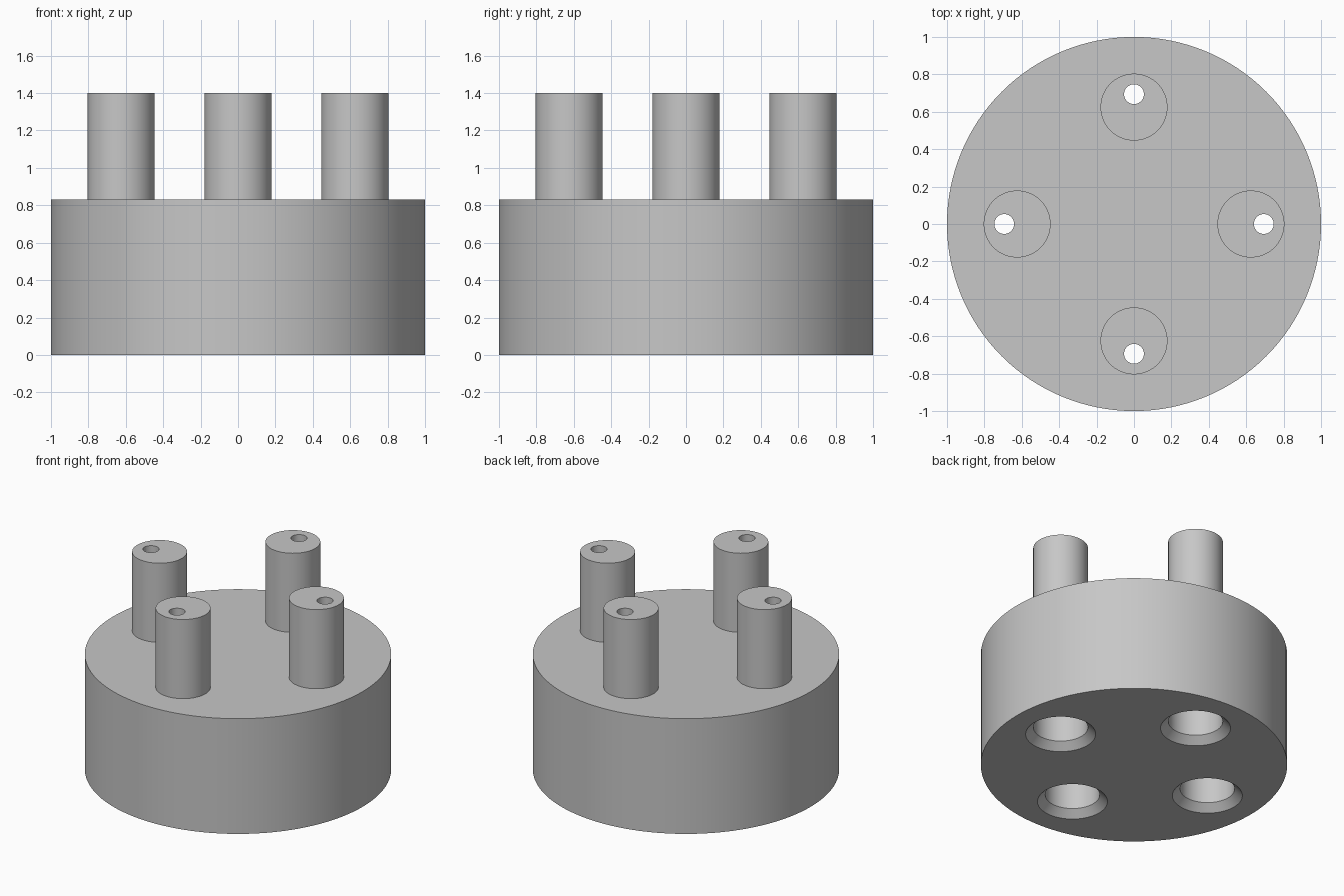
import bpy, bmesh, math
from mathutils import Vector

if "Cube" in bpy.data.objects:
    bpy.data.objects.remove(bpy.data.objects["Cube"], do_unlink=True)

BASE_R, BASE_H, TOP = 1.0, 0.83, 1.4
POST_R, POST_AT = 0.179, 0.625      # posts and their ring radius
PIN_R, PIN_AT = 0.053, 0.694        # small off-centre through holes
POCKET_R, MOUTH_R, CHAMFER, POCKET_H = 0.178, 0.229, 0.05, 0.6

grey = bpy.data.materials.new("plain grey")
grey.use_nodes = True
colour = (0.57, 0.57, 0.57, 1)
grey.diffuse_color = colour
grey.node_tree.nodes["Principled BSDF"].inputs["Base Color"].default_value = colour


def turned(bm, centre, profile, sides):
    """Add a capped solid of revolution from (radius, height) pairs."""
    rings = []
    for r, z in profile:
        ring = []
        for i in range(sides):
            a = math.tau * i / sides
            ring.append(bm.verts.new(centre + Vector((r * math.cos(a), r * math.sin(a), z))))
        rings.append(ring)
    for low, high in zip(rings, rings[1:]):
        for i in range(sides):
            j = (i + 1) % sides
            bm.faces.new((low[i], low[j], high[j], high[i]))
    bm.faces.new(rings[0][::-1])
    bm.faces.new(rings[-1])


def make(name, distances, profile, sides):
    """One object holding a copy of the solid at each quarter turn."""
    bm = bmesh.new()
    for k in range(4 if distances else 1):
        a = math.pi / 2 * k
        turned(bm, Vector((math.cos(a), math.sin(a), 0)) * distances, profile, sides)
    mesh = bpy.data.meshes.new(name)
    bm.to_mesh(mesh)
    bm.free()
    mesh.materials.append(grey)
    ob = bpy.data.objects.new(name, mesh)
    bpy.context.collection.objects.link(ob)
    return ob


# Round base
body = make("base_with_posts", 0, [(BASE_R, 0), (BASE_R, BASE_H)], 128)

# Four posts, chamfered sockets beneath them, and pin holes between the two
posts = make("posts", POST_AT, [(POST_R, BASE_H - 0.1), (POST_R, TOP)], 64)
sockets = make("socket_cutter", POST_AT,
               [(MOUTH_R + 0.02, -0.02), (POCKET_R, CHAMFER), (POCKET_R, POCKET_H)], 64)
pins = make("pin_hole_cutter", PIN_AT, [(PIN_R, POCKET_H - 0.1), (PIN_R, TOP + 0.1)], 32)

steps = ((posts, 'UNION'), (sockets, 'DIFFERENCE'), (pins, 'DIFFERENCE'))
for helper, operation in steps:
    mod = body.modifiers.new(helper.name, 'BOOLEAN')
    mod.object, mod.operation, mod.solver = helper, operation, 'EXACT'

# Bake the booleans and drop the helpers
bpy.context.view_layer.update()
baked = bpy.data.meshes.new_from_object(
    body.evaluated_get(bpy.context.evaluated_depsgraph_get()))
body.modifiers.clear()
body.data = baked
for helper, _ in steps:
    bpy.data.objects.remove(helper, do_unlink=True)

# Smooth walls with crisp rims
bpy.ops.object.select_all(action='DESELECT')
body.select_set(True)
bpy.context.view_layer.objects.active = body
bpy.ops.object.shade_smooth_by_angle(angle=math.radians(30))
